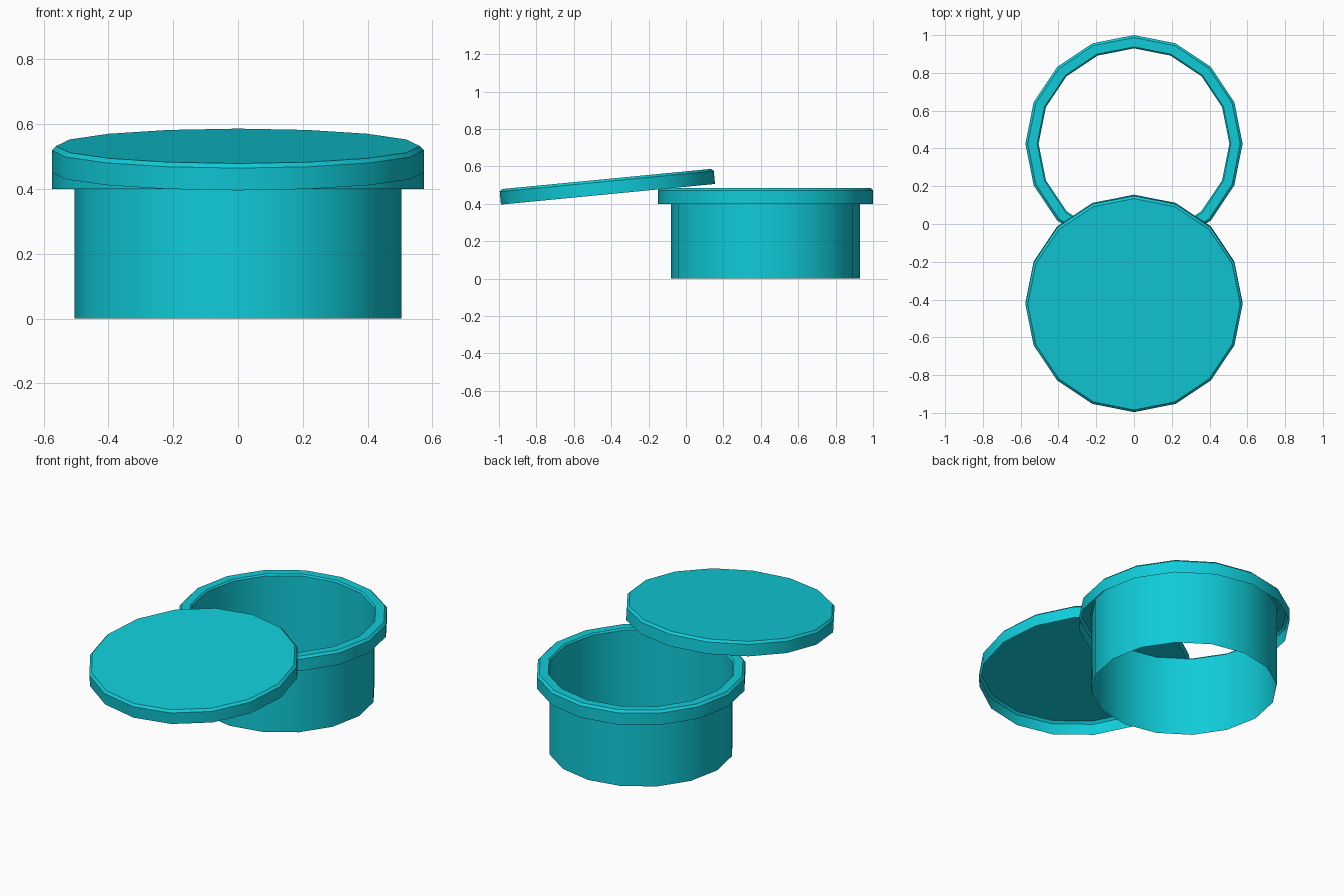
import bpy, bmesh, math

if "Cube" in bpy.data.objects:
    bpy.data.objects.remove(bpy.data.objects["Cube"])

SIDES = 16
teal = bpy.data.materials.new("teal")
teal.diffuse_color = (0.005, 0.6, 0.69, 1)
teal.use_nodes = True
teal.node_tree.nodes["Principled BSDF"].inputs["Base Color"].default_value = teal.diffuse_color


def lathe(name, profile, location, tilt=0.0, capped=False):
    """Spin a (radius, z) profile; optionally close its first ring."""
    bm = bmesh.new()
    rings = []
    for r, z in profile:
        rings.append([bm.verts.new((r * math.cos(math.tau * i / SIDES),
                                    r * math.sin(math.tau * i / SIDES), z))
                      for i in range(SIDES)])
    if capped:
        bm.faces.new(rings[0])
    for a, b in zip(rings, rings[1:]):
        for i in range(SIDES):
            j = (i + 1) % SIDES
            bm.faces.new((a[i], b[i], b[j], a[j]))
    mesh = bpy.data.meshes.new(name)
    bm.to_mesh(mesh)
    bm.free()
    mesh.materials.append(teal)
    ob = bpy.data.objects.new(name, mesh)
    bpy.context.collection.objects.link(ob)
    ob.location = location
    ob.rotation_euler.x = tilt
    bpy.ops.object.select_all(action='DESELECT')
    ob.select_set(True)
    bpy.context.view_layer.objects.active = ob
    bpy.ops.object.shade_smooth_by_angle(angle=math.radians(30))
    return ob


# Pot: single-walled tube, open at the bottom, with a folded-over rim
lathe("pot", [(0.505, 0), (0.505, 0.475), (0.513, 0.484), (0.562, 0.484),
              (0.575, 0.471), (0.575, 0.40)], (0, 0.425, 0))

# Lid: shallow cap, open underneath, leaning forward off the pot rim
lathe("lid", [(0.562, 0.082), (0.575, 0.069), (0.575, 0)],
      (0, -0.417, 0.451), math.radians(5.5), capped=True)
